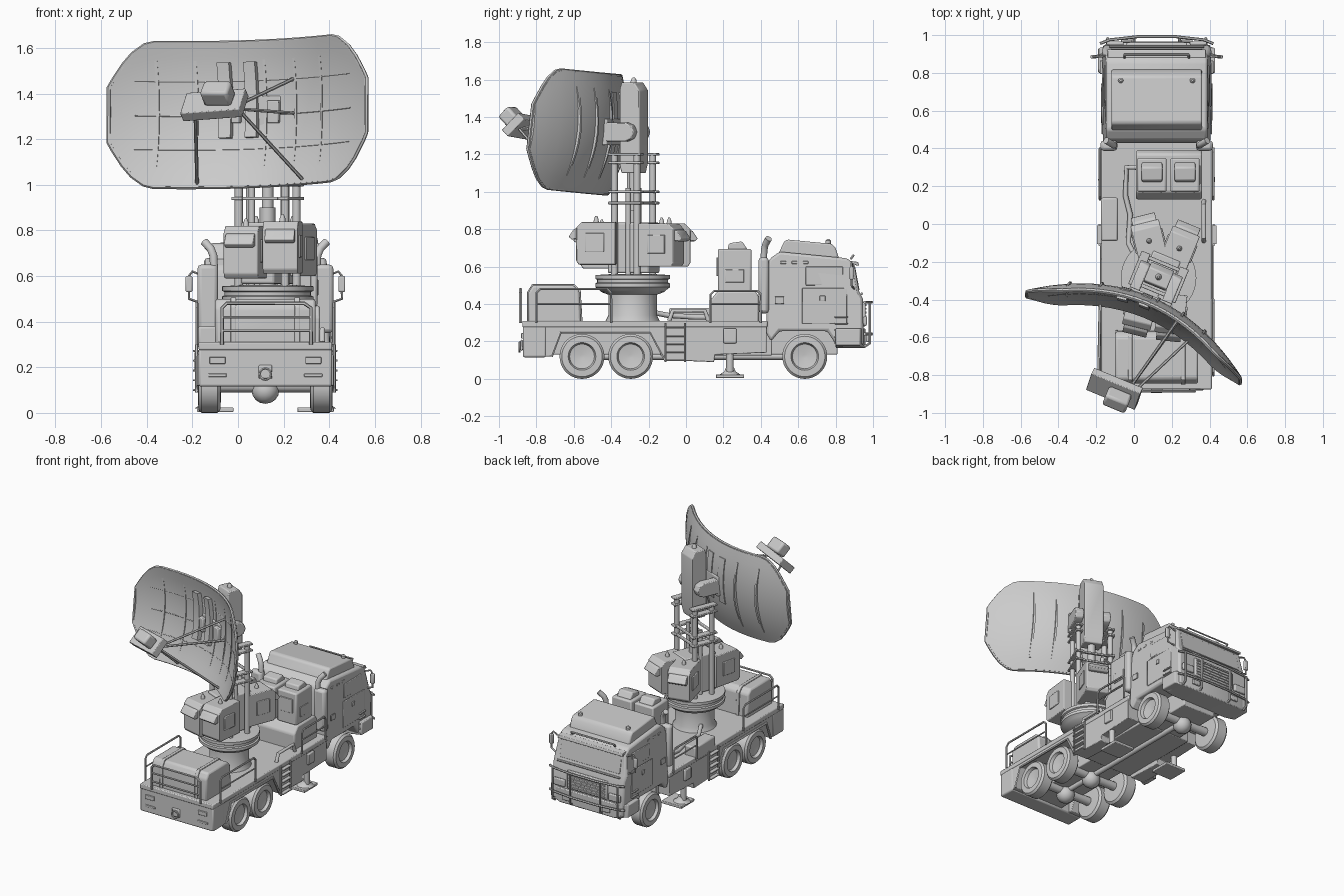
import bpy, bmesh
from math import pi, sin, cos, radians
from mathutils import Matrix, Vector, Euler

CX = 0.12                      # truck centre line
MOUNT = Matrix.Translation((0.13, -0.28, 0)) @ Matrix.Rotation(radians(-22.4), 4, 'Z')
TILT = (Matrix.Translation((0, -0.138, 1.305)) @ Matrix.Rotation(radians(-6), 4, 'X')
        @ Matrix.Rotation(radians(-2), 4, 'Y'))

def finish(name, bm, bev=0, mat=None):
    bmesh.ops.recalc_face_normals(bm, faces=bm.faces)
    me = bpy.data.meshes.new(name)
    bm.to_mesh(me)
    bm.free()
    if mat:
        me.transform(mat)
    ob = bpy.data.objects.new(name, me)
    bpy.context.collection.objects.link(ob)
    if bev:
        m = ob.modifiers.new("bevel", 'BEVEL')
        m.width, m.segments, m.limit_method = bev, 2, 'ANGLE'
    return ob

def box(name, c, s, bev=0.006, rot=(0, 0, 0), mat=None):
    bm = bmesh.new()
    t = Matrix.Translation(c) @ Euler([radians(a) for a in rot]).to_matrix().to_4x4()
    bmesh.ops.create_cube(bm, size=1, matrix=t @ Matrix.Diagonal((*s, 1)))
    return finish(name, bm, bev, mat)

def loft(name, rings, bev=0, mat=None):
    bm = bmesh.new()
    vs = [[bm.verts.new(p) for p in r] for r in rings]
    n = len(rings[0])
    for a, b in zip(vs, vs[1:]):
        for j in range(n):
            k = (j + 1) % n
            bm.faces.new((a[j], a[k], b[k], b[j]))
    bm.faces.new(vs[0])
    bm.faces.new(vs[-1])
    return finish(name, bm, bev, mat)

def prism(name, prof, x0, x1, bev=0.006, mat=None):
    return loft(name, [[(x, y, z) for y, z in prof] for x in (x0, x1)], bev, mat)

def lathe(name, prof, mat, n=36):
    # profile of (radius, height) turned around z
    return loft(name, [[(r * cos(2 * pi * i / n), r * sin(2 * pi * i / n), h) for i in range(n)]
                       for r, h in prof], 0, mat)

def tube(name, pts, r=0.007, mat=None, closed=False):
    cu = bpy.data.curves.new(name, 'CURVE')
    cu.dimensions, cu.bevel_depth, cu.use_fill_caps = '3D', r, True
    cu.bevel_resolution = 1 if r < 0.012 else 4
    sp = cu.splines.new('POLY')
    sp.points.add(len(pts) - 1)
    for p, co in zip(sp.points, pts):
        p.co = (*co, 1)
    sp.use_cyclic_u = closed
    ob = bpy.data.objects.new(name, cu)
    bpy.context.collection.objects.link(ob)
    bpy.ops.object.select_all(action='DESELECT')
    ob.select_set(True)
    bpy.context.view_layer.objects.active = ob
    bpy.ops.object.convert(target='MESH')
    ob = bpy.context.view_layer.objects.active
    if mat:
        ob.data.transform(mat)
    return ob

# chassis, deck and rear panel
box("chassis", (CX, -0.02, 0.2), (0.26, 1.66, 0.14))
box("under_tray", (CX, 0.16, 0.2), (0.4, 0.6, 0.15))
box("deck", (CX, -0.22, 0.293), (0.585, 1.31, 0.035))
box("rear_panel", (CX, -0.81, 0.2), (0.585, 0.125, 0.17), 0.01)
box("tow_hook_plate", (CX, -0.878, 0.18), (0.06, 0.012, 0.06))
tube("tow_hook", [(CX + 0.025 * cos(a * pi / 6), -0.89, 0.17 + 0.025 * sin(a * pi / 6)) for a in range(12)], 0.006, None, True)
bed = [(-0.87, 0.12), (-0.72, 0.12), (-0.67, 0.25), (-0.19, 0.25), (-0.11, 0.1), (0.15, 0.09),
       (0.155, 0.13), (0.43, 0.14), (0.43, 0.28), (-0.87, 0.28)]
for s in (-1, 1):
    X = lambda d: CX + s * d
    prism("side_skirt", bed, X(0.19), X(0.29), 0.004)
    tube("arch_trim", [(X(0.292), y, z) for y, z in bed[1:5]], 0.009)
    box("tail_light", (X(0.21), -0.875, 0.23), (0.07, 0.012, 0.03), 0.003)
    box("reflector", (X(0.21), -0.873, 0.165), (0.08, 0.01, 0.015), 0.003)
    # wheels
    for y in (-0.556, -0.296, 0.635):
        t = Matrix.Translation((X(0.245), y, 0.12)) @ Matrix.Rotation(s * pi / 2, 4, 'Y')
        lathe("wheel", [(0.06, -0.05), (0.105, -0.048), (0.12, -0.035), (0.12, 0.035), (0.108, 0.048), (0.074, 0.05),
                        (0.066, 0.03), (0.01, 0.02)], t)
    # ladder
    for y in (-0.11, -0.005):
        tube("ladder_rail", [(X(0.302), y, 0.09), (X(0.302), y, 0.3)], 0.007)
    for i in range(5):
        box("ladder_step", (X(0.302), -0.057, 0.1 + i * 0.043), (0.03, 0.1, 0.008), 0.002)
    # outriggers
    tube("outrigger_leg", [(X(0.265), 0.235, 0.03), (X(0.265), 0.235, 0.27)], 0.02)
    box("outrigger_sleeve", (X(0.275), 0.235, 0.23), (0.06, 0.07, 0.08))
    lathe("outrigger_foot", [(0.06, 0.02), (0.03, 0.04), (0.022, 0.06)], Matrix.Translation((X(0.25), 0.235, 0)), 16)
    box("outrigger_pad", (X(0.22), 0.235, 0.014), (0.16, 0.15, 0.02), 0.004)
    # railings
    for y0, y1, h in ((-0.8, -0.4, 0.48), (0.13, 0.4, 0.47)):
        tube("side_rail", [(X(0.3), y0, 0.3), (X(0.3), y0, h - 0.02), (X(0.3), y0 + 0.02, h), (X(0.3), y1 - 0.02, h),
                           (X(0.3), y1, h - 0.02), (X(0.3), y1, 0.3)])
        tube("side_rail_middle", [(X(0.3), y0, 0.4), (X(0.3), y1, 0.4)], 0.005)
    # exhaust stacks
    box("exhaust_silencer", (X(0.253), 0.415, 0.5), (0.09, 0.055, 0.3), 0.018)
    tube("exhaust_pipe", [(X(0.225), 0.415, 0.63), (X(0.228), 0.418, 0.69), (X(0.24), 0.425, 0.72), (X(0.268), 0.442, 0.75)], 0.018)
    # mirrors and door parts
    box("mirror", (X(0.335), 0.885, 0.565), (0.03, 0.02, 0.07), 0.006)
    tube("mirror_arm", [(X(0.27), 0.89, 0.6), (X(0.32), 0.885, 0.62), (X(0.335), 0.885, 0.6), (X(0.335), 0.885, 0.5), (X(0.28), 0.9, 0.48)], 0.006)
    box("door_window", (X(0.273), 0.74, 0.55), (0.012, 0.2, 0.1), 0.004)
    box("door_panel", (X(0.285), 0.74, 0.39), (0.008, 0.24, 0.19), 0.004)
    box("door_handle", (X(0.29), 0.73, 0.43), (0.01, 0.03, 0.03), 0.003)
    box("side_vent", (X(0.288), 0.5, 0.42), (0.008, 0.05, 0.04), 0.003)
    for i in range(5):
        box("cab_step", (X(0.29), 0.83, 0.19 + i * 0.035), (0.02, 0.07, 0.008), 0.002)
    # front lights and roof lamps
    box("headlight", (X(0.22), 0.957, 0.31), (0.09, 0.02, 0.05), 0.006)
    box("fog_light", (X(0.16), 0.97, 0.215), (0.06, 0.016, 0.035), 0.005)
    lathe("roof_beacon", [(0.014, 0.72), (0.014, 0.74), (0.006, 0.747)], Matrix.Translation((X(0.19), 0.76, 0)), 12)
    for y in (0.52, 0.58, 0.64):
        box("side_marker", (X(0.268), y, 0.622), (0.012, 0.03, 0.015), 0.003)

# axles
for y in (-0.556, -0.296, 0.635):
    tube("axle", [(CX - 0.22, y, 0.12), (CX + 0.22, y, 0.12)], 0.03)
    lathe("differential", [(0.06 * sin(a * pi / 8) + 0.001, 0.1 - 0.06 * cos(a * pi / 8)) for a in range(9)],
          Matrix.Translation((CX, y, 0)), 16)
tube("drive_shaft", [(CX, -0.56, 0.12), (CX, 0.63, 0.12)], 0.018)

# cab
cab = prism("cab", [(0.43, 0.24), (0.43, 0.59), (0.445, 0.64), (0.5, 0.68), (0.86, 0.645), (0.9, 0.615), (0.925, 0.47),
                    (0.945, 0.43), (0.95, 0.18), (0.81, 0.17), (0.755, 0.255), (0.5, 0.255), (0.455, 0.2)],
            CX - 0.285, CX + 0.285, 0.014)
for v in cab.data.vertices:
    if v.co.z > 0.5:
        v.co.x = CX + (v.co.x - CX) * 0.94
prism("roof_pod", [(0.49, 0.66), (0.525, 0.735), (0.54, 0.745), (0.78, 0.722), (0.8, 0.7), (0.82, 0.64)], CX - 0.24, CX + 0.24, 0.014)
prism("windscreen", [(0.904, 0.6), (0.928, 0.475), (0.92, 0.475), (0.896, 0.6)], CX - 0.24, CX + 0.24, 0.003)
prism("sun_visor", [(0.88, 0.63), (0.92, 0.625), (0.925, 0.605), (0.915, 0.605), (0.88, 0.62)], CX - 0.26, CX + 0.26, 0.003)
tube("wiper_rail", [(CX - 0.25, 0.94, 0.455), (CX + 0.25, 0.94, 0.455)], 0.007)
tube("roof_grab_rail", [(CX - 0.17, 0.88, 0.64), (CX - 0.17, 0.895, 0.66), (CX + 0.17, 0.895, 0.66), (CX + 0.17, 0.88, 0.64)])
loft("bumper", [[(CX + d, 0.8, z0), (CX + d, y, z0), (CX + d, y, 0.27), (CX + d, 0.8, 0.27)] for d, y, z0 in
                ((-0.31, 0.93, 0.18), (-0.22, 0.96, 0.165), (0.22, 0.96, 0.165), (0.31, 0.93, 0.18))], 0.006)
box("grille_frame", (CX, 0.95, 0.345), (0.32, 0.02, 0.13), 0.006)
for i in range(6):
    box("grille_bar", (CX, 0.961, 0.295 + i * 0.02), (0.29, 0.01, 0.009), 0.002)
for z in (0.24, 0.41):
    tube("bull_bar", [(CX - 0.3, 0.955, z), (CX - 0.25, 0.975, z), (CX - 0.1, 0.992, z), (CX + 0.1, 0.992, z), (CX + 0.25, 0.975, z), (CX + 0.3, 0.955, z)], 0.008)
for d in (-0.26, -0.12, 0.12, 0.26):
    tube("bull_bar_post", [(CX + d, 0.95, 0.17), (CX + d, 0.982, 0.19), (CX + d, 0.982, 0.41)], 0.008)

# generator cabinets behind the cab
prism("cabinet_base", [(0.13, 0.3), (0.13, 0.42), (0.17, 0.47), (0.37, 0.47), (0.39, 0.44), (0.39, 0.3)], 0.01, 0.36, 0.01)
for x in (0.095, 0.27):
    box("cabinet", (x, 0.26, 0.58), (0.155, 0.18, 0.23), 0.01)
    prism("cabinet_lid", [(0.22, 0.68), (0.23, 0.725), (0.3, 0.735), (0.33, 0.69)], x - 0.055, x + 0.055, 0.008)
    box("cabinet_vent", (x, 0.168, 0.6), (0.1, 0.01, 0.1), 0.003)
box("cabinet_side_panel", (0.347, 0.26, 0.55), (0.01, 0.1, 0.07), 0.003)

# rear power unit with end rail
prism("power_unit", [(-0.845, 0.3), (-0.845, 0.46), (-0.82, 0.5), (-0.6, 0.5), (-0.57, 0.47), (-0.56, 0.3)], -0.1, 0.34, 0.012)
for x in (-0.02, 0.26):
    prism("power_unit_strap", [(-0.85, 0.3), (-0.85, 0.463), (-0.823, 0.506), (-0.597, 0.506), (-0.563, 0.473), (-0.553, 0.3)], x - 0.012, x + 0.012, 0.003)
tube("rear_rail", [(-0.07, -0.885, 0.3), (-0.07, -0.885, 0.46), (-0.05, -0.885, 0.48), (0.29, -0.885, 0.48), (0.32, -0.885, 0.46), (0.32, -0.885, 0.3)], 0.008)
for z in (0.36, 0.42):
    tube("rear_rail_bar", [(-0.07, -0.885, z), (0.32, -0.885, z)], 0.006)

# deck fittings
box("side_locker", (-0.13, 0.025, 0.33), (0.09, 0.23, 0.1), 0.01)
tube("deck_pipe", [(0.37, -0.09, 0.31), (0.37, -0.07, 0.365), (0.37, 0.1, 0.365), (0.37, 0.12, 0.31)], 0.012)
tube("deck_hose", [(0.02, 0.3, 0.36), (-0.04, 0.3, 0.34), (-0.045, 0.15, 0.33), (-0.02, 0.05, 0.33), (-0.03, -0.1, 0.34), (0.02, -0.2, 0.36)], 0.014)

# turntable
lathe("turntable", [(0.15, 0.3), (0.13, 0.34), (0.13, 0.45), (0.17, 0.465), (0.18, 0.475), (0.2, 0.49), (0.2, 0.51), (0.19, 0.515),
                    (0.19, 0.53), (0.2, 0.535), (0.2, 0.555), (0.12, 0.56)], Matrix.Translation((0.13, -0.285, 0)), 40)
box("mount_core", (0, 0, 0.7), (0.16, 0.24, 0.27), 0.01, mat=MOUNT)

# fanned equipment boxes with hoods
for cx, cy, a, dz in ((0.08, -0.09, 14, 0), (0.24, -0.13, -22, 0), (0.035, -0.45, 166, -0.01), (0.195, -0.48, 174, 0.01)):
    m = Matrix.Translation((cx, cy, dz)) @ Matrix.Rotation(radians(a), 4, 'Z')
    prism("equipment_box", [(-0.11, 0.6), (-0.11, 0.83), (0.07, 0.83), (0.1, 0.8), (0.1, 0.62), (0.085, 0.6)], -0.077, 0.077, 0.005, m)
    prism("hood", [(0.09, 0.8), (0.115, 0.79), (0.142, 0.75), (0.125, 0.735), (0.09, 0.74)], -0.065, 0.065, 0.004, m)
    for s in (-1, 1):
        box("box_side_panel", (s * 0.078, 0.0, 0.72), (0.012, 0.1, 0.1), 0.004, mat=m)
    lathe("box_sensor", [(0.016, 0.82), (0.012, 0.845), (0.005, 0.862)], m, 12)

# lifting columns
for sx in (-1, 1):
    for sy in (-1, 1):
        tube("column", [(sx * 0.11, sy * 0.065, 0.55), (sx * 0.11, sy * 0.065, 1.2)], 0.018, MOUNT)
    tube("inner_column", [(sx * 0.075, 0, 0.55), (sx * 0.075, 0, 1.02)], 0.014, MOUNT)
    for z in (0.94, 1.0, 1.155, 1.2):
        box("column_clamp", (sx * 0.11, 0, z), (0.05, 0.19, 0.014), 0.004, mat=MOUNT)
for y in (-0.075, 0.075):
    for z in (0.94, 1.0):
        box("cross_bar", (0, y, z), (0.25, 0.02, 0.014), 0.004, mat=MOUNT)
tube("lift_ram", [(0, 0, 0.55), (0, 0, 0.9)], 0.035, MOUNT)
tube("lift_rod", [(0, 0, 0.9), (0, 0, 1.15)], 0.026, MOUNT)

# antenna head and links
prism("antenna_head", [(-0.045, 1.1), (-0.055, 1.14), (-0.055, 1.55), (-0.045, 1.585), (0.03, 1.585), (0.06, 1.54), (0.06, 1.16), (0.045, 1.1)], -0.065, 0.065, 0.006, MOUNT)
lathe("head_beacon", [(0.018, 1.58), (0.014, 1.6), (0.006, 1.612)], MOUNT, 12)
arm = [(-0.17, 1.27), (-0.17, 1.37)] + [(0.0 + 0.05 * cos(a), 1.32 + 0.05 * sin(a)) for a in (pi / 2, pi / 4, 0, -pi / 4, -pi / 2)]
for s in (-1, 1):
    prism("antenna_arm", arm, s * 0.065, s * 0.12, 0.006, MOUNT)
box("dish_bracket", (0, -0.125, 1.32), (0.24, 0.04, 0.14), 0.006, mat=MOUNT)

# curved reflector
def surf(u, v, off=0):
    return MOUNT @ TILT @ Vector((u, off - 0.22 * (u / 0.62) ** 2 - 0.06 * (v / 0.32) ** 2, v))

def half(u):
    t = max(0, abs(u) - 0.42) / 0.19
    return 0.12 + 0.197 * max(0, 1 - t ** 1.9)

us = [-0.61, -0.59, -0.55, -0.51, -0.46] + [i * 0.06 for i in range(-7, 8)] + [0.46, 0.51, 0.55, 0.59, 0.61]
rows = [i / 5 - 1 for i in range(11)]
loft("dish", [[surf(u, half(u) * r, 0) for r in rows] + [surf(u, half(u) * r, 0.022) for r in reversed(rows)] for u in us])
edge = [(u, half(u)) for u in us] + [(u, -half(u)) for u in reversed(us)]
tube("dish_rim", [surf(u, v, 0.011) for u, v in edge], 0.01, None, True)

def rib(name, u, w, front, back, v0, v1, taper=True, n=8):
    rings = []
    for i in range(n + 1):
        k = max(0.15, sin(pi * i / n)) if taper else 1
        v = v0 + (v1 - v0) * i / n
        rings.append([surf(u - w, v, -front * k), surf(u + w, v, -front * k), surf(u + w, v, 0.022 + back * k), surf(u - w, v, 0.022 + back * k)])
    loft(name, rings)

for u in (-0.42, -0.26, 0.05, 0.2, 0.34):
    rib("dish_rib", u, 0.006, 0.006, 0.014, -0.24, 0.24)
for v in (-0.15, 0, 0.15):
    tube("dish_row_seam", [surf(u, v, 0.001) for u in us[3:-3]], 0.003)
for u in (-0.13, -0.01):
    rib("dish_front_bar", u, 0.027, 0.03, 0.005, -0.1, 0.23, False)

# feed horn and struts
box("feed_tray", (0.01, -0.637, 1.35), (0.28, 0.13, 0.05), 0.004, (45, -4, 0), MOUNT)
box("feed_horn", (0.045, -0.685, 1.4), (0.13, 0.08, 0.085), 0.014, (45, 0, 0), MOUNT)
for x, u, v in ((-0.09, -0.24, -0.3), (0.11, 0.26, -0.3), (0.08, 0.19, 0.15), (0.08, 0.19, 0.0)):
    tube("feed_strut", [MOUNT @ Vector((x, -0.615, 1.335)), surf(u, v)], 0.008)

# smooth shading with sharp edges kept
bpy.ops.object.select_all(action='DESELECT')
for ob in bpy.context.scene.objects:
    if ob.type == 'MESH':
        ob.select_set(True)
        bpy.context.view_layer.objects.active = ob
bpy.ops.object.shade_smooth_by_angle(angle=radians(35))
